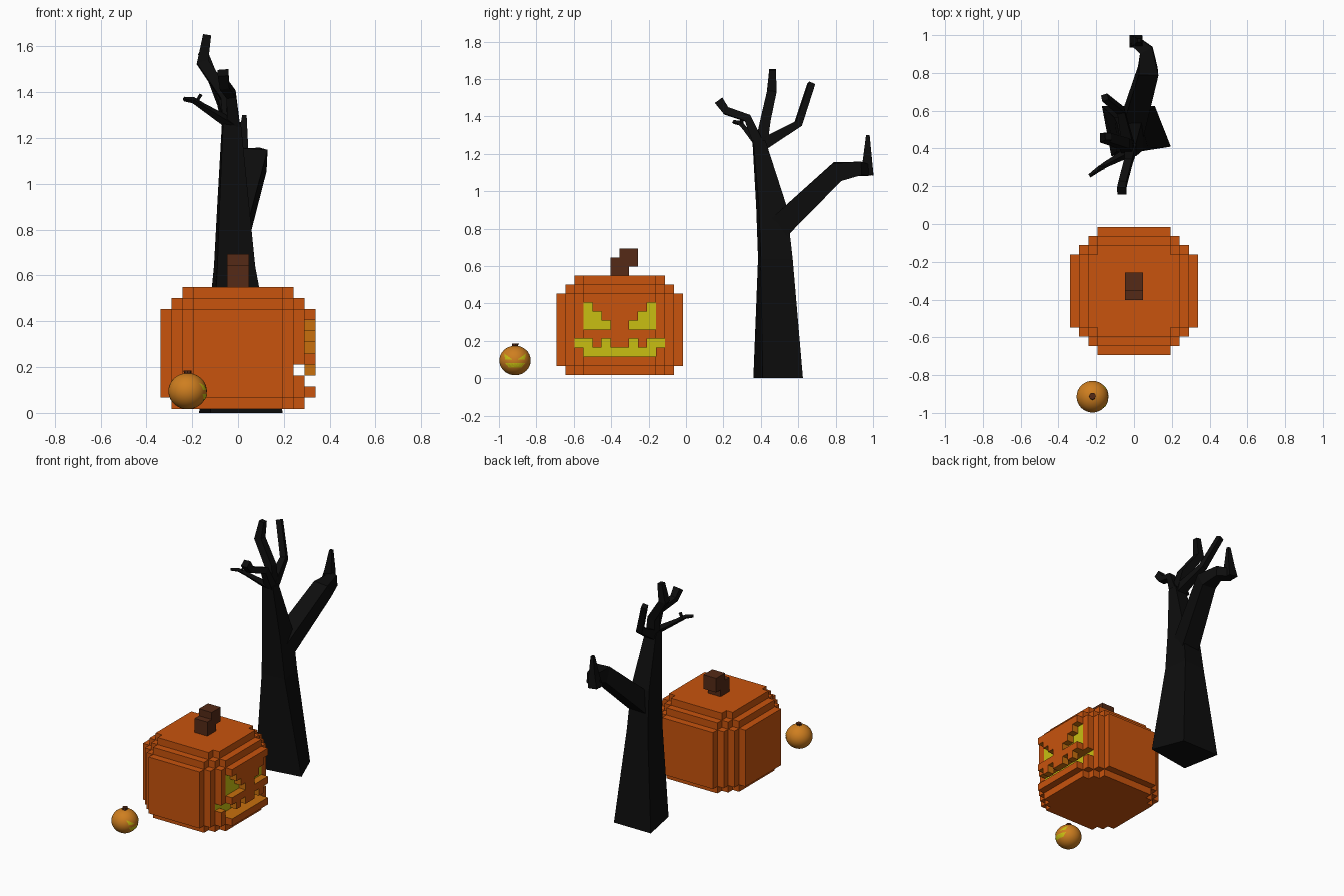
import bpy, bmesh, math
from mathutils import Vector, Matrix

if "Cube" in bpy.data.objects:
    bpy.data.objects.remove(bpy.data.objects["Cube"])


def material(name, rgb):
    m = bpy.data.materials.new(name)
    m.diffuse_color = (*rgb, 1)
    m.use_nodes = True
    m.node_tree.nodes["Principled BSDF"].inputs["Base Color"].default_value = m.diffuse_color
    return m


ORANGE = material("orange", (0.58, 0.087, 0.004))
CUT = material("cut_orange", (0.58, 0.16, 0.004))
YELLOW = material("glow_yellow", (0.58, 0.52, 0.006))
BROWN = material("stem_brown", (0.09, 0.023, 0.008))
BLACK = material("bark_black", (0.004, 0.004, 0.004))
SMALL = material("small_orange", (0.62, 0.21, 0.014))


def finish(bm, name, mats):
    bmesh.ops.recalc_face_normals(bm, faces=bm.faces)
    me = bpy.data.meshes.new(name)
    bm.to_mesh(me)
    bm.free()
    for m in mats:
        me.materials.append(m)
    ob = bpy.data.objects.new(name, me)
    bpy.context.collection.objects.link(ob)
    return ob


def loft(bm, rings):
    vs = [[bm.verts.new(p) for p in r] for r in rings]
    n = len(vs[0])
    for a, b in zip(vs, vs[1:]):
        for i in range(n):
            j = (i + 1) % n
            bm.faces.new((a[i], a[j], b[j], b[i]))
    bm.faces.new(vs[0][::-1])
    bm.faces.new(vs[-1])


# Large block pumpkin: stepped octagon layers of cubes
S, N = 0.0484, 14
ORIGIN = Vector((-0.339, -0.693, 0.018))
cells = set()
for k in range(11):
    inset = {0: 1, 9: 1, 10: 2}.get(k, 0)
    n = N - 2 * inset
    for i in range(n):
        corner = max(0, 3 - inset - min(i, n - 1 - i))
        for j in range(corner, n - corner):
            cells.add((i + inset, j + inset, k))

# Carved face on the +x side, mirrored across the middle
carved = set()
for row, cols in {5: (3, 4, 5), 6: (3, 4), 7: (3,)}.items():
    for c in cols:
        carved |= {(13, c, row), (13, 13 - c, row)}
for c in (3, 5, 8, 10):
    carved.add((13, c, 3))
carved |= {(12, c, 3) for c in range(2, 12)}
carved |= {(x, c, 2) for x in (12, 13) for c in range(3, 11)}
cells -= carved

bm = bmesh.new()
for c in cells:
    for axis in range(3):
        for sign in (0, 1):
            nb = list(c)
            nb[axis] += 2 * sign - 1
            nb = tuple(nb)
            if nb in cells:
                continue
            u, v = (axis + 1) % 3, (axis + 2) % 3
            quad = []
            for du, dv in ((0, 0), (1, 0), (1, 1), (0, 1)):
                p = Vector(c)
                p[axis] += sign
                p[u] += du
                p[v] += dv
                quad.append(bm.verts.new(ORIGIN + p * S))
            f = bm.faces.new(quad if sign else quad[::-1])
            if nb in carved:
                f.material_index = 2 if (axis == 0 and sign) else 1
bmesh.ops.remove_doubles(bm, verts=bm.verts, dist=0.001)
bmesh.ops.dissolve_limit(bm, angle_limit=0.01, verts=bm.verts, edges=bm.edges,
                         delimit={'MATERIAL'})
finish(bm, "block_pumpkin", [ORANGE, CUT, YELLOW])

# Two offset cubes form the stem
bm = bmesh.new()
for y, z in ((-0.354, 0.598), (-0.306, 0.646)):
    bmesh.ops.create_cube(bm, size=2 * S, matrix=Matrix.Translation((0, y, z)))
finish(bm, "block_pumpkin_stem", [BROWN])

# Small round pumpkin
C, R, RZ = Vector((-0.22, -0.914, 0.095)), 0.084, 0.079
bm = bmesh.new()
bmesh.ops.create_uvsphere(bm, u_segments=32, v_segments=20, radius=1,
                          matrix=Matrix.Translation(C) @ Matrix.Diagonal((R, R, RZ, 1)))
ball = finish(bm, "small_pumpkin", [SMALL])
for p in ball.data.polygons:
    p.use_smooth = True

bm = bmesh.new()
loft(bm, [[(C.x + r * math.cos(a * math.pi / 4), C.y + dy + r * math.sin(a * math.pi / 4), z)
           for a in range(8)]
          for r, dy, z in ((0.024, 0, 0.163), (0.016, 0, 0.174), (0.018, 0.003, 0.186))])
finish(bm, "small_pumpkin_stem", [BROWN])

# Its glowing eyes and mouth, wrapped onto the surface
eye = [(-0.058, 0.132), (-0.053, 0.100), (-0.014, 0.100)]
mouth = [(-0.054, 0.082), (-0.032, 0.056), (0.032, 0.056), (0.054, 0.082)]
bm = bmesh.new()
for shape in (eye, [(-y, z) for y, z in eye[::-1]], mouth):
    bm.faces.new([bm.verts.new((0, y, z - C.z)) for y, z in shape])
bmesh.ops.triangulate(bm, faces=bm.faces)
bmesh.ops.subdivide_edges(bm, edges=bm.edges, cuts=5, use_grid_fill=True)
for v in bm.verts:
    y, z = v.co.y, v.co.z
    x = R * math.sqrt(max(0, 1 - (y / R) ** 2 - (z / RZ) ** 2))
    v.co = C + Vector((x + 0.002, y, z))
finish(bm, "small_pumpkin_face", [YELLOW])

# Tree trunk: tapering four-sided loft
bm = bmesh.new()
loft(bm, [
    [(-0.12, 0.36, 0), (0.195, 0.41, 0), (0.11, 0.625, 0), (-0.17, 0.625, 0)],
    [(-0.09, 0.385, 0.64), (0.075, 0.40, 0.64), (0.05, 0.57, 0.64), (-0.105, 0.565, 0.64)],
    [(-0.08, 0.375, 0.92), (0.047, 0.39, 0.92), (0.04, 0.538, 0.92), (-0.09, 0.53, 0.92)],
    [(-0.065, 0.355, 1.27), (0.012, 0.36, 1.27), (0.01, 0.425, 1.27), (-0.07, 0.425, 1.27)],
])
finish(bm, "tree_trunk", [BLACK])


def branch(name, path):
    """Four-sided tapering tube along (x, y, z, radius) points."""
    pts = [Vector(p[:3]) for p in path]
    segs = [(b - a).normalized() for a, b in zip(pts, pts[1:])]
    tans = [segs[0]] + [(a + b).normalized() for a, b in zip(segs, segs[1:])] + [segs[-1]]
    side = Vector((1, 0, 0))
    side = (side - tans[0] * side.dot(tans[0])).normalized()
    rings = []
    for i, t in enumerate(tans):
        if i:
            side = tans[i - 1].rotation_difference(t) @ side
        up = t.cross(side)
        r = path[i][3] * 0.8
        rings.append([pts[i] + side * r * a + up * r * b
                      for a, b in ((-1, -1), (1, -1), (1, 1), (-1, 1))])
    b = bmesh.new()
    loft(b, rings)
    finish(b, name, [BLACK])


# Limbs and twigs
branch("thick_branch", [(-0.02, 0.48, 0.79, 0.08), (0.075, 0.81, 1.105, 0.065),
                        (0.065, 0.92, 1.12, 0.045), (0.0, 0.972, 1.11, 0.035)])
branch("thick_branch_tip", [(0.01, 0.968, 1.09, 0.042), (0.02, 0.97, 1.17, 0.03),
                            (0.028, 0.972, 1.30, 0.012)])
branch("back_branch", [(-0.03, 0.41, 1.25, 0.04), (-0.07, 0.60, 1.36, 0.025),
                       (-0.155, 0.67, 1.575, 0.022)])
branch("tall_branch", [(-0.03, 0.40, 1.24, 0.042), (-0.05, 0.425, 1.38, 0.034),
                       (-0.155, 0.458, 1.53, 0.032), (-0.135, 0.463, 1.65, 0.022)])
branch("front_branch", [(-0.02, 0.39, 1.25, 0.035), (-0.03, 0.33, 1.39, 0.026),
                        (-0.06, 0.215, 1.43, 0.026), (-0.065, 0.175, 1.485, 0.03)])
branch("side_twig", [(-0.03, 0.38, 1.26, 0.024), (-0.15, 0.315, 1.335, 0.014),
                     (-0.195, 0.285, 1.365, 0.012), (-0.235, 0.255, 1.37, 0.009)])
branch("side_twig_fork", [(-0.15, 0.315, 1.335, 0.012), (-0.18, 0.30, 1.36, 0.01),
                          (-0.162, 0.295, 1.39, 0.009)])
